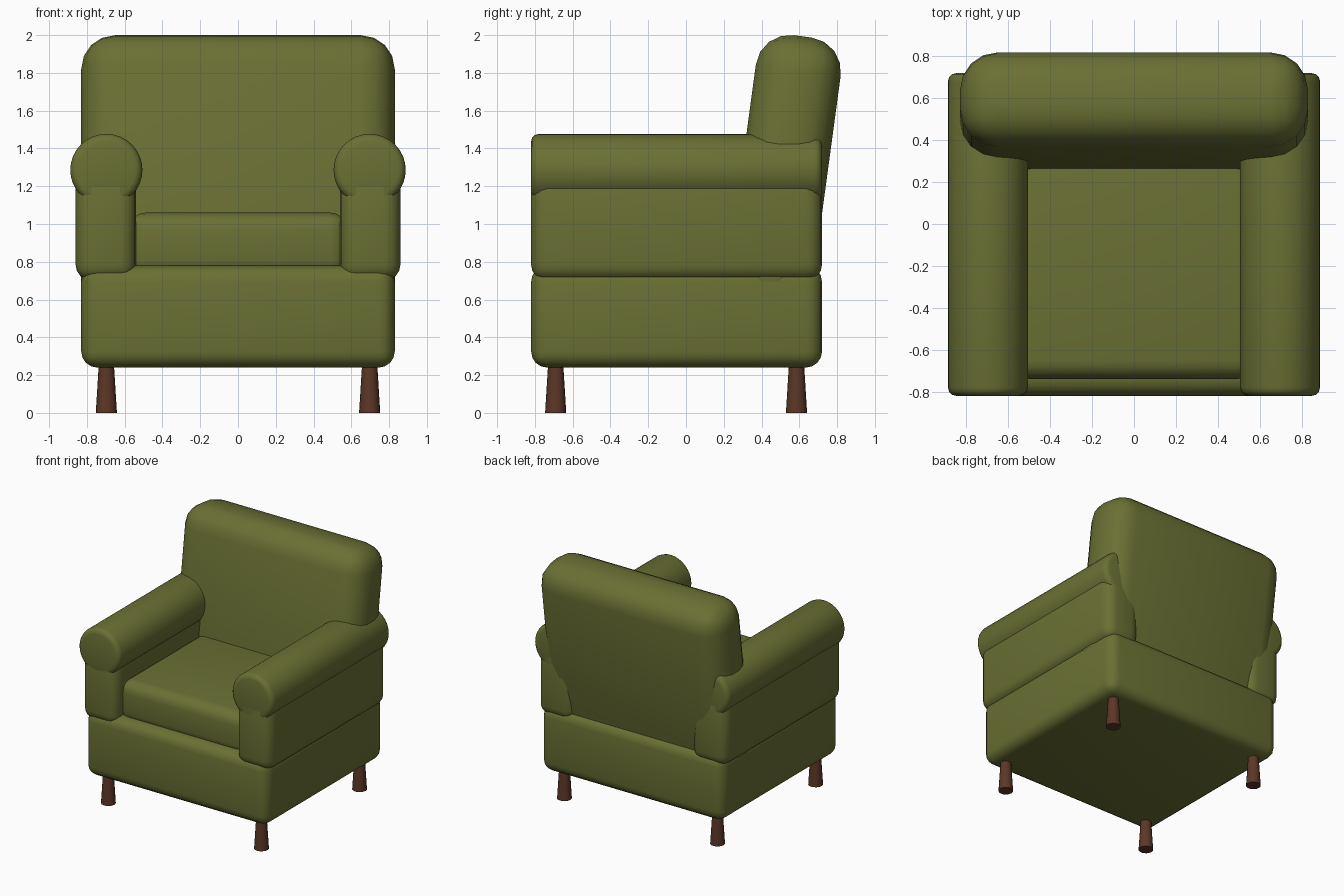
import bpy, bmesh, math
from mathutils import Matrix

if "Cube" in bpy.data.objects:
    bpy.data.objects.remove(bpy.data.objects["Cube"])


def material(name, rgb):
    m = bpy.data.materials.new(name)
    m.diffuse_color = (*rgb, 1)
    m.use_nodes = True
    m.node_tree.nodes["Principled BSDF"].inputs["Base Color"].default_value = m.diffuse_color
    return m


GREEN = material("olive fabric", (0.145, 0.162, 0.034))
BROWN = material("brown wood", (0.105, 0.038, 0.02))


def finish(bm, name, mat, angle):
    """Turn a bmesh into a smooth shaded object."""
    bmesh.ops.recalc_face_normals(bm, faces=bm.faces[:])
    me = bpy.data.meshes.new(name)
    bm.to_mesh(me)
    bm.free()
    me.materials.append(mat)
    ob = bpy.data.objects.new(name, me)
    bpy.context.collection.objects.link(ob)
    bpy.ops.object.select_all(action='DESELECT')
    ob.select_set(True)
    bpy.context.view_layer.objects.active = ob
    bpy.ops.object.shade_smooth_by_angle(angle=math.radians(angle))
    return ob


def cushion(name, x, y, z, radius, tilt=0, segments=4):
    """Rounded box between (min, max) pairs, tilted about its centre."""
    size = [b - a for a, b in (x, y, z)]
    centre = [(a + b) / 2 for a, b in (x, y, z)]
    bm = bmesh.new()
    bmesh.ops.create_cube(bm, size=1, matrix=Matrix.Diagonal((*size, 1)))
    bmesh.ops.bevel(bm, geom=bm.edges[:], offset=radius, segments=segments,
                    profile=0.5, affect='EDGES')
    bm.transform(Matrix.Translation(centre)
                 @ Matrix.Rotation(math.radians(tilt), 4, 'X'))
    return finish(bm, name, GREEN, 50)


# Base and seat cushion
cushion("base", (-0.83, 0.83), (-0.82, 0.72), (0.24, 0.78), 0.085)
cushion("seat_cushion", (-0.58, 0.58), (-0.74, 0.45), (0.72, 1.06), 0.09)

# Backrest, leaning backwards
cushion("backrest", (-0.83, 0.83), (0.2915, 0.7445), (0.50, 2.0), 0.18, tilt=-7.7)

for side, label in ((-1, "left"), (1, "right")):
    # Arm panel
    xs = sorted((side * 0.54, side * 0.86))
    cushion(label + "_arm", xs, (-0.82, 0.72), (0.70, 1.28), 0.085)

    # Rolled arm top: cylinder along y with softened rims
    bm = bmesh.new()
    bmesh.ops.create_cone(bm, cap_ends=True, segments=32, radius1=0.191,
                          radius2=0.191, depth=1.54)
    rims = [e for e in bm.edges
            if abs(e.verts[0].co.z - e.verts[1].co.z) < 1e-4]
    bmesh.ops.bevel(bm, geom=rims, offset=0.04, segments=3, profile=0.5,
                    affect='EDGES')
    bm.transform(Matrix.Translation((side * 0.697, -0.05, 1.286))
                 @ Matrix.Rotation(math.pi / 2, 4, 'X'))
    finish(bm, label + "_arm_roll", GREEN, 50)

    # Legs, wider at the floor
    for y, end in ((-0.69, "front"), (0.585, "back")):
        bm = bmesh.new()
        bmesh.ops.create_cone(bm, cap_ends=True, segments=16, radius1=0.056,
                              radius2=0.04, depth=0.26)
        bm.transform(Matrix.Translation((side * 0.697, y, 0.13)))
        finish(bm, f"{end}_{label}_leg", BROWN, 40)
